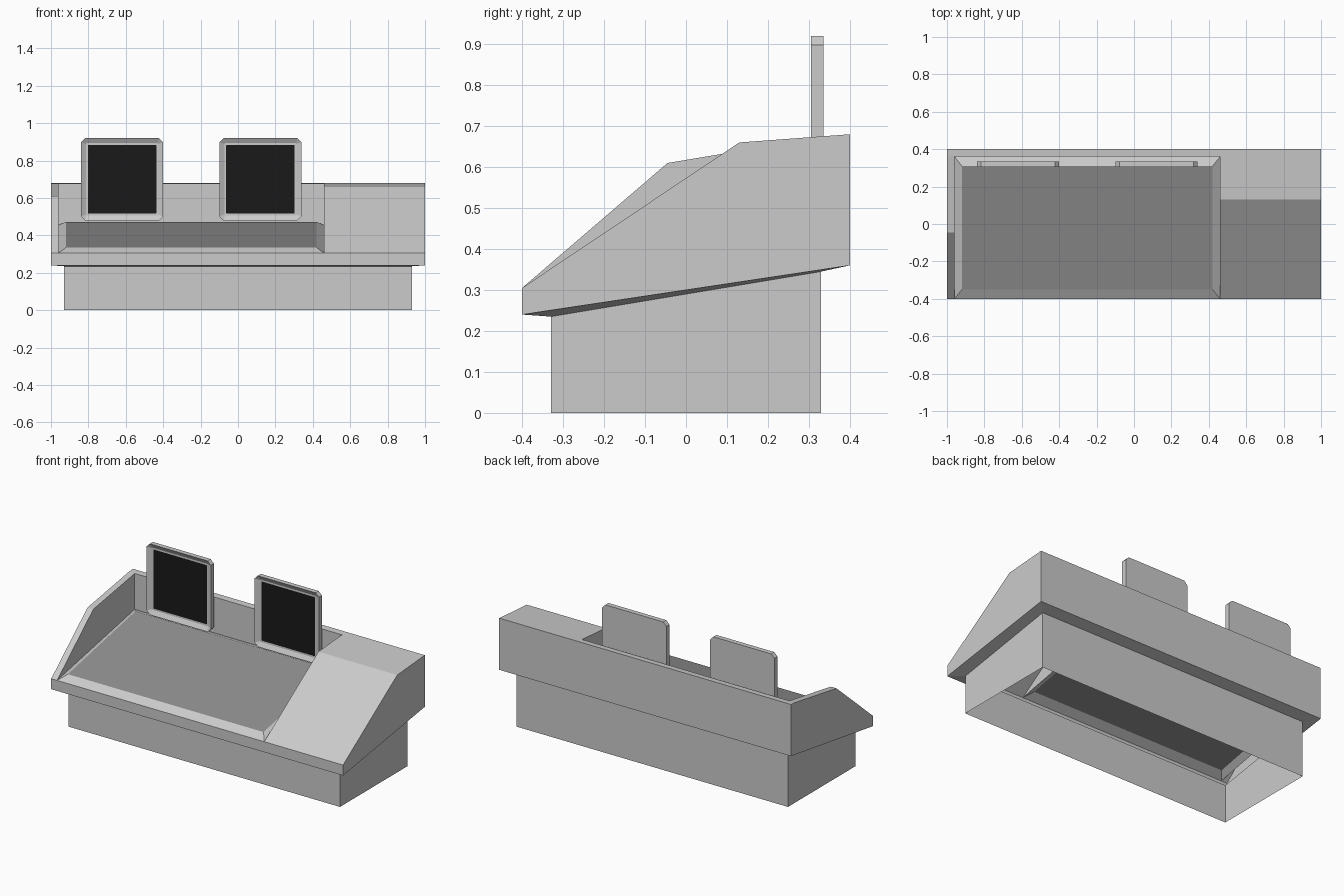
import bpy, bmesh

if "Cube" in bpy.data.objects:
    bpy.data.objects.remove(bpy.data.objects["Cube"])


def material(name, value):
    m = bpy.data.materials.new(name)
    m.diffuse_color = (value, value, value, 1)
    m.use_nodes = True
    m.node_tree.nodes["Principled BSDF"].inputs["Base Color"].default_value = m.diffuse_color
    return m


def build(name, polygons, mat=None, recalc=True):
    """Make one object from polygons, welding shared corners."""
    bm = bmesh.new()
    for pts in polygons:
        bm.faces.new([bm.verts.new(p) for p in pts])
    bmesh.ops.remove_doubles(bm, verts=bm.verts, dist=0.0005)
    if recalc:
        bmesh.ops.recalc_face_normals(bm, faces=bm.faces)
    me = bpy.data.meshes.new(name)
    bm.to_mesh(me)
    bm.free()
    ob = bpy.data.objects.new(name, me)
    bpy.context.collection.objects.link(ob)
    if mat:
        me.materials.append(mat)
    return ob


def bridge(a, b):
    """Quads between two closed loops of equal length."""
    n = len(a)
    return [[a[i], a[(i + 1) % n], b[(i + 1) % n], b[i]] for i in range(n)]


def rect(x0, x1, y0, y1, z0, z1):
    """Rectangle rising from z0 at the front to z1 at the back."""
    return [(x0, y0, z0), (x1, y0, z0), (x1, y1, z1), (x0, y1, z1)]


def at_x(x, profile):
    return [(x, y, z) for y, z in profile]


dark = material("dark_grey", 0.28)
black = material("screen_black", 0.01)

# Side profiles (y, z) along the top, front to back
right_top = [(-0.4, 0.305), (0.13, 0.66), (0.36, 0.677), (0.4, 0.68)]
left_top = [(-0.4, 0.305), (-0.045, 0.61), (0.36, 0.677), (0.4, 0.68)]
XL, XR = -0.96, 0.46
polys = []

# Tops of both ends, outer cheeks and inner recess cheeks
for outer, inner, prof in ((1, XR, right_top), (-1, XL, left_top)):
    o, i = at_x(outer, prof), at_x(inner, prof)
    polys += [[o[k], o[k + 1], i[k + 1], i[k]] for k in range(3)]
    polys.append(o + [(outer, 0.4, 0.36), (outer, -0.4, 0.24)])
    polys.append(i[:3] + [(inner, 0.36, 0.455)])

# Front and back skins, back ledge, recess back wall
for y, zb, zt in ((-0.4, 0.24, 0.305), (0.4, 0.36, 0.68)):
    polys.append([(-1, y, zb), (1, y, zb)] + [(x, y, zt) for x in (1, XR, XL, -1)])
polys.append([(XL, 0.36, 0.677), (XR, 0.36, 0.677), (XR, 0.4, 0.68), (XL, 0.4, 0.68)])
polys.append([(XL, 0.36, 0.455), (XR, 0.36, 0.455), (XR, 0.36, 0.677), (XL, 0.36, 0.677)])

# Bevelled border rising to the desk panel
panel = rect(-0.92, 0.42, -0.35, 0.31, 0.335, 0.472)
polys += bridge(rect(XL, XR, -0.4, 0.36, 0.305, 0.455), panel)

# Underside lip and open-bottomed plinth
plinth_top = rect(-0.93, 0.93, -0.33, 0.33, 0.235, 0.345)
polys += bridge(rect(-1, 1, -0.4, 0.4, 0.24, 0.36), plinth_top)
polys += bridge(plinth_top, rect(-0.93, 0.93, -0.33, 0.33, 0, 0))
build("console_housing", polys)
build("desk_panel", [panel], dark, recalc=False)


def octagon(cx, cz, h, c, y):
    """Square of half size h with corners cut by c, facing the front."""
    pts = [(-h + c, -h), (h - c, -h), (h, -h + c), (h, h - c),
           (h - c, h), (-h + c, h), (-h, h - c), (-h, -h + c)]
    return [(cx + x, y, cz + z) for x, z in pts]


# Two monitors with sloped bezels and recessed screens
for side, cx in (("left", -0.62), ("right", 0.12)):
    cz = 0.70
    back = octagon(cx, cz, 0.22, 0.022, 0.335)
    front = octagon(cx, cz, 0.22, 0.022, 0.305)
    inner = octagon(cx, cz, 0.193, 0.004, 0.32)
    edge = octagon(cx, cz, 0.183, 0.002, 0.32)
    build(side + "_monitor_frame",
          [back] + bridge(back, front) + bridge(front, inner) + bridge(inner, edge))
    build(side + "_monitor_screen", [edge], black, recalc=False)
